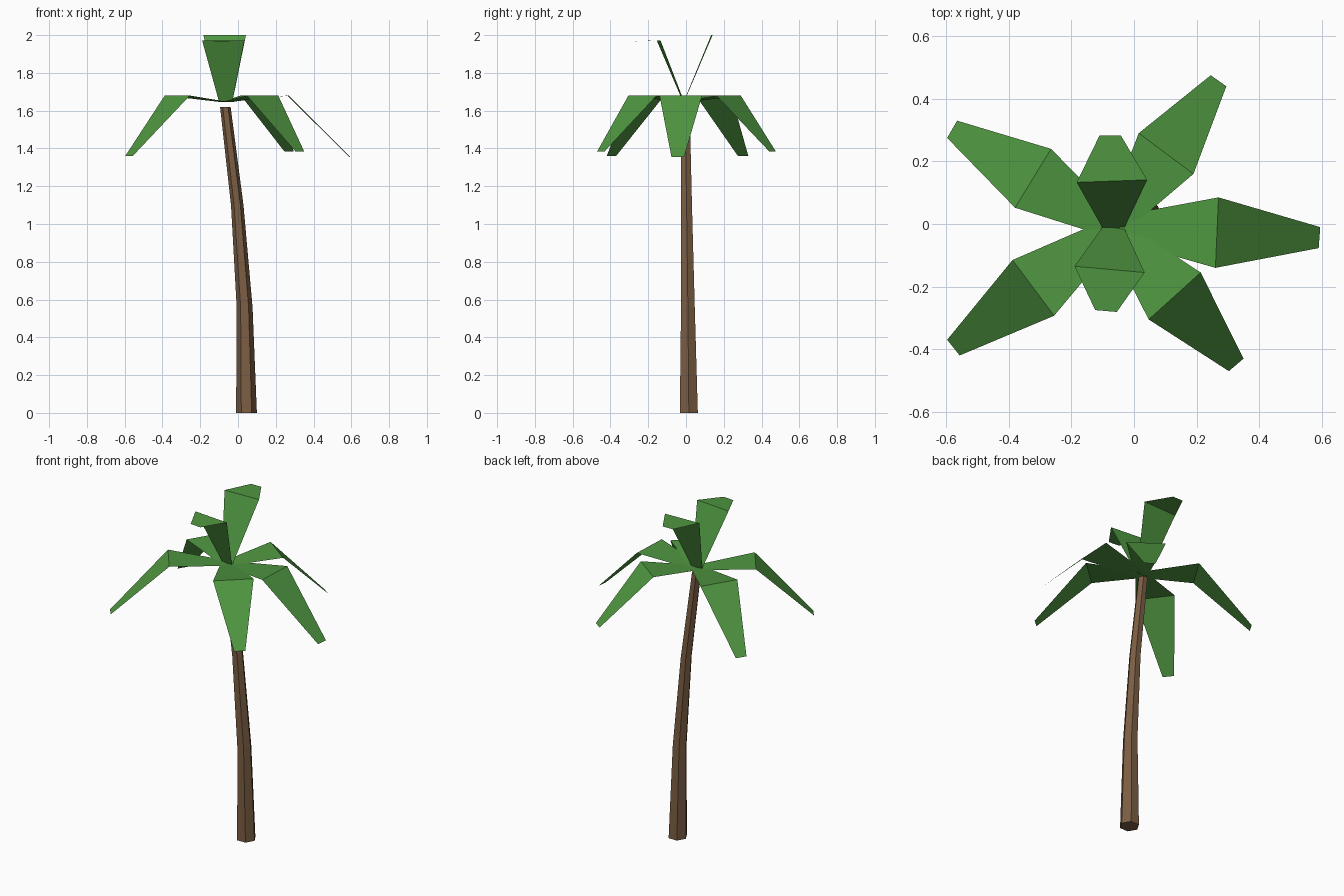
import bpy, bmesh, math
from mathutils import Vector

if "Cube" in bpy.data.objects:
    bpy.data.objects.remove(bpy.data.objects["Cube"])


def material(name, rgb):
    m = bpy.data.materials.new(name)
    m.diffuse_color = (*rgb, 1)
    m.use_nodes = True
    m.node_tree.nodes["Principled BSDF"].inputs["Base Color"].default_value = m.diffuse_color
    return m


BARK = material("bark_brown", (0.20, 0.112, 0.056))
LEAF = material("leaf_green", (0.078, 0.305, 0.052))


def finish(bm, name, mat):
    me = bpy.data.meshes.new(name)
    bm.to_mesh(me)
    bm.free()
    me.materials.append(mat)
    ob = bpy.data.objects.new(name, me)
    bpy.context.collection.objects.link(ob)
    return ob


# Trunk: tapering, bending six-sided column, rings of (x, y, z, radius)
def build_trunk():
    rings = [(0.045, 0.015, 0.0, 0.055), (0.035, 0.010, 0.56, 0.042),
             (-0.004, 0.003, 1.10, 0.033), (-0.067, -0.005, 1.62, 0.028)]
    bm = bmesh.new()
    loops = []
    for x, y, z, r in rings:
        loops.append([bm.verts.new((x + r * math.cos(i * math.pi / 3),
                                    y + r * math.sin(i * math.pi / 3), z))
                      for i in range(6)])
    for low, high in zip(loops, loops[1:]):
        for i in range(6):
            j = (i + 1) % 6
            bm.faces.new((low[i], low[j], high[j], high[i]))
    bm.faces.new(loops[0][::-1])
    bm.faces.new(loops[-1])
    finish(bm, "trunk", BARK)


# Frond: thin sheet from the crown, widening to a fold, then narrowing to a tip
CROWN = Vector((-0.065, -0.012, 1.645))
BASE_HALF = 0.035


def build_frond(name, fold_a, fold_b, fold_z, tip_a, tip_b, tip_z):
    fa, fb = Vector((*fold_a, fold_z)), Vector((*fold_b, fold_z))
    ta, tb = Vector((*tip_a, tip_z)), Vector((*tip_b, tip_z))
    out = (fa + fb) / 2 - CROWN
    side = Vector((-out.y, out.x, 0)).normalized() * BASE_HALF
    if side.dot(fa - fb) < 0:
        side = -side
    bm = bmesh.new()
    rows = [[bm.verts.new(p) for p in pair]
            for pair in ((CROWN + side, CROWN - side), (fa, fb), (ta, tb))]
    for (a, b), (c, d) in zip(rows, rows[1:]):
        f = bm.faces.new((a, b, d, c))
        f.normal_update()
        if f.normal.z < 0:
            f.normal_flip()
    finish(bm, name, LEAF)


build_trunk()

# Drooping fronds around the crown
build_frond("right_frond", (0.27, 0.085), (0.26, -0.14), 1.68,
            (0.595, -0.01), (0.59, -0.077), 1.355)
build_frond("back_right_frond", (0.015, 0.29), (0.19, 0.16), 1.68,
            (0.245, 0.475), (0.295, 0.44), 1.385)
build_frond("back_left_frond", (-0.265, 0.24), (-0.38, 0.052), 1.68,
            (-0.565, 0.33), (-0.597, 0.275), 1.36)
build_frond("front_left_frond", (-0.388, -0.115), (-0.255, -0.293), 1.68,
            (-0.597, -0.37), (-0.557, -0.42), 1.36)
build_frond("front_right_frond", (0.213, -0.155), (0.047, -0.305), 1.68,
            (0.35, -0.43), (0.303, -0.47), 1.385)

# Upright fronds folding outward at the top
build_frond("back_upright_frond", (-0.183, 0.133), (0.042, 0.141), 2.0,
            (-0.11, 0.283), (-0.042, 0.283), 2.0)
build_frond("front_upright_frond", (-0.19, -0.135), (0.034, -0.155), 1.972,
            (-0.124, -0.275), (-0.055, -0.281), 1.967)
